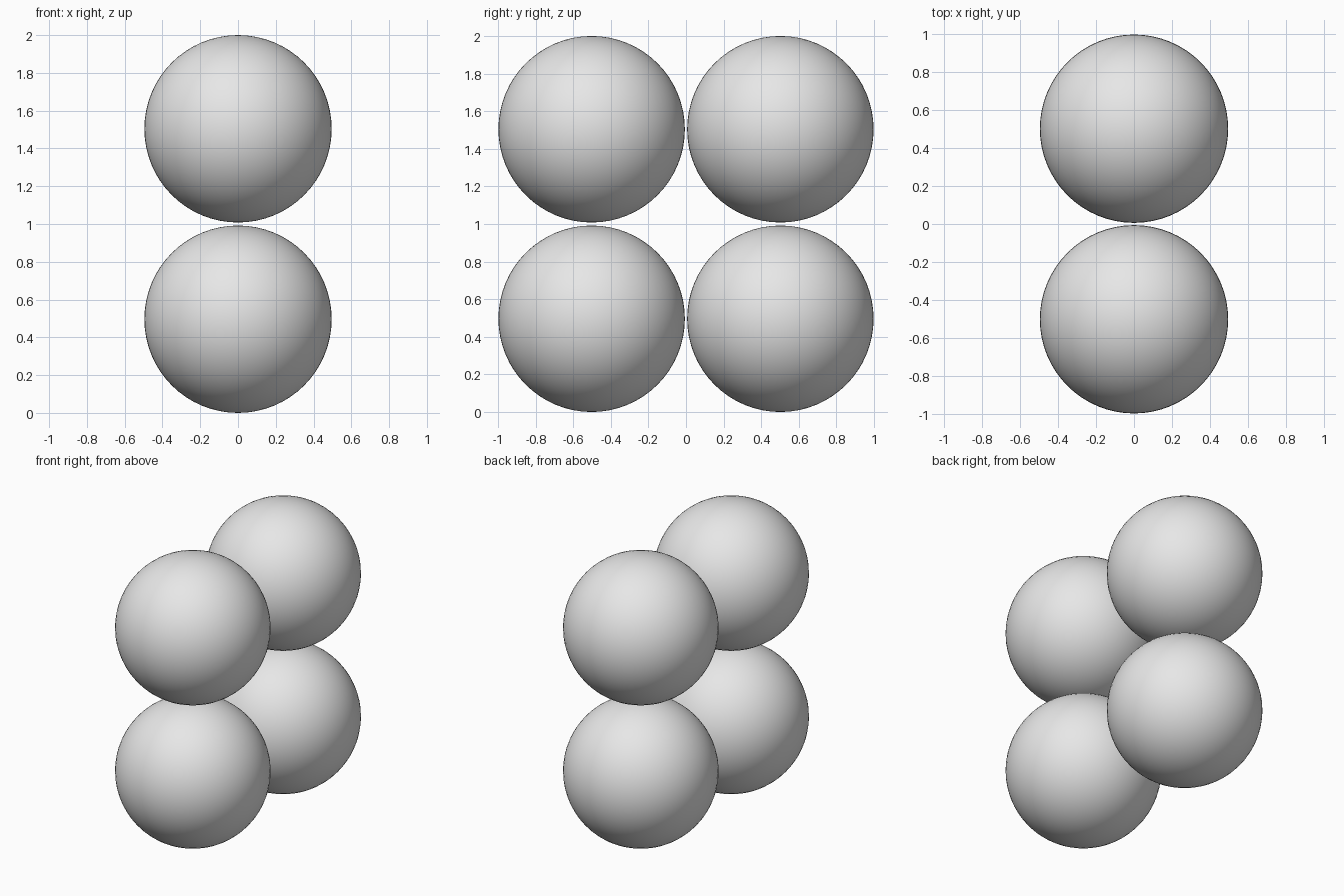
import bpy

if "Cube" in bpy.data.objects:
    bpy.data.objects.remove(bpy.data.objects["Cube"])

RADIUS = 0.496
HALF_DEPTH = 0.502   # ball centres in front of and behind the middle

grey = bpy.data.materials.new("light_grey")
grey.diffuse_color = (0.8, 0.8, 0.8, 1.0)
grey.use_nodes = True
grey.node_tree.nodes["Principled BSDF"].inputs["Base Color"].default_value = grey.diffuse_color


def ball(name, y, z):
    bpy.ops.mesh.primitive_uv_sphere_add(segments=64, ring_count=32,
                                         radius=RADIUS, location=(0, y, z))
    obj = bpy.context.object
    obj.name = name
    obj.data.materials.append(grey)
    bpy.ops.object.shade_smooth()


# Two by two stack of balls, nearly touching
for level, z in (("lower", RADIUS), ("upper", 2 - RADIUS)):
    for side, y in (("front", -HALF_DEPTH), ("back", HALF_DEPTH)):
        ball(f"{level}_{side}_ball", y, z)
